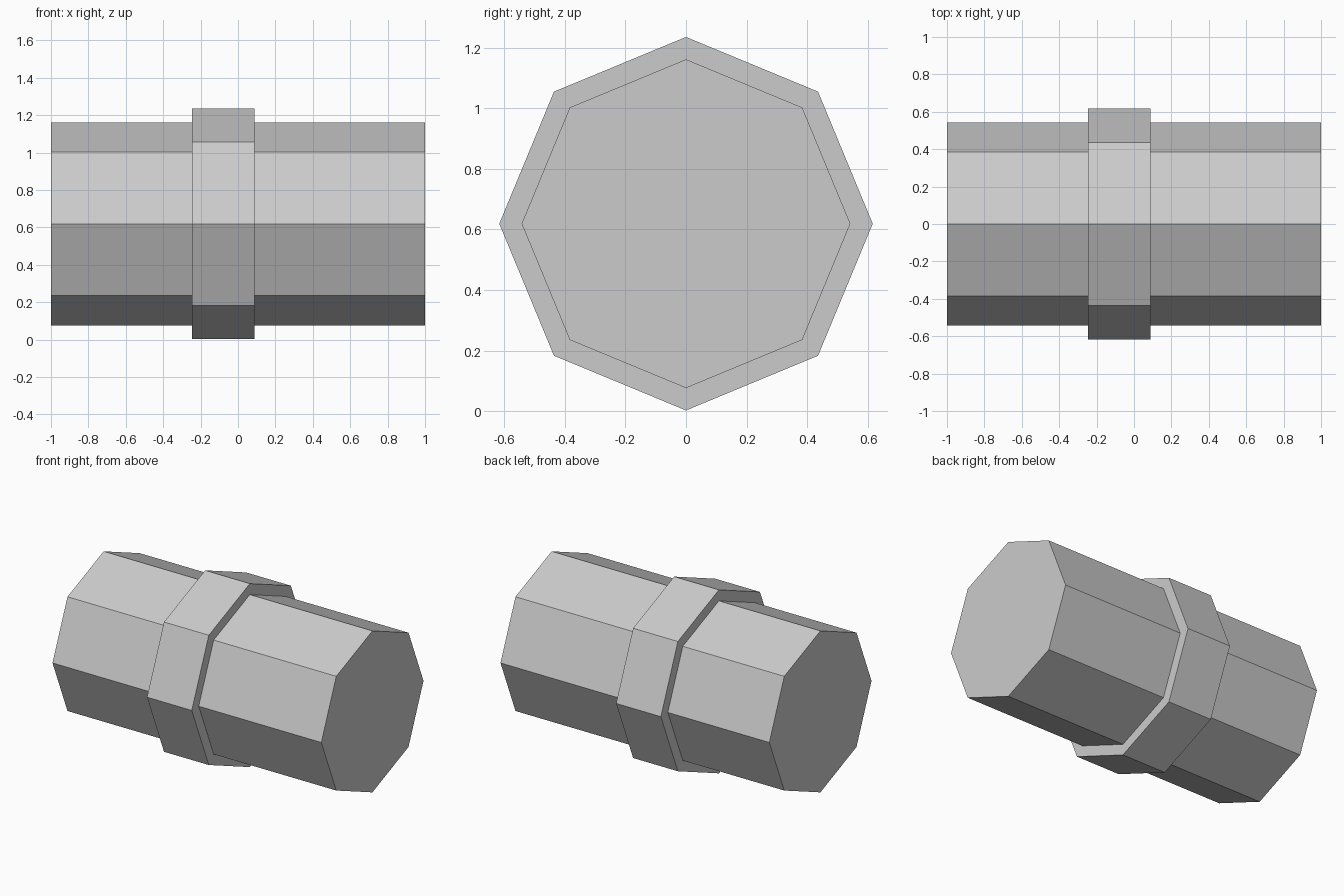
import bpy, math

if "Cube" in bpy.data.objects:
    bpy.data.objects.remove(bpy.data.objects["Cube"])

grey = bpy.data.materials.new("light grey")
grey.diffuse_color = (0.6, 0.6, 0.6, 1)
grey.use_nodes = True
grey.node_tree.nodes["Principled BSDF"].inputs["Base Color"].default_value = grey.diffuse_color


def octagonal_prism(name, x0, x1, radius, z=0.619):
    """Eight-sided prism along x with corners pointing up and sideways."""
    bpy.ops.mesh.primitive_cylinder_add(
        vertices=8, radius=radius, depth=x1 - x0,
        location=((x0 + x1) / 2, 0, z), rotation=(0, math.pi / 2, 0))
    obj = bpy.context.object
    obj.name = name
    bpy.ops.object.transform_apply(location=False, rotation=True, scale=True)
    obj.data.materials.append(grey)
    return obj


# Long main body
octagonal_prism("barrel", -1.0, 1.0, 0.543)
# Raised band, slightly off centre
octagonal_prism("collar", -0.245, 0.088, 0.617)
